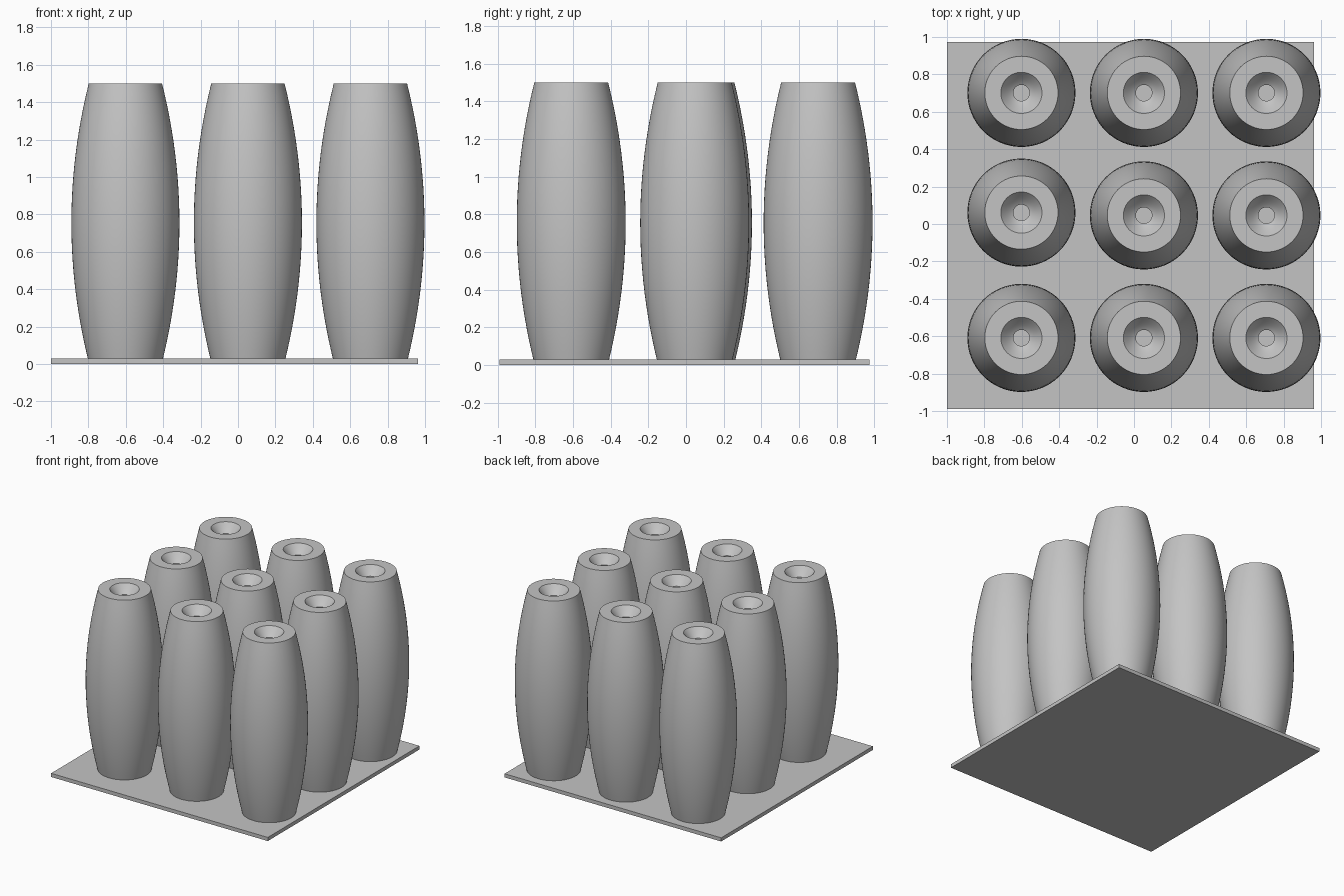
import bpy
import bmesh
import math

cube = bpy.data.objects.get("Cube")
if cube:
    bpy.data.objects.remove(cube, do_unlink=True)

SEGMENTS = 64
HEIGHT, FOOT = 1.5, 0.01
END_RADIUS, BULGE = 0.196, 0.093
RIM_RADIUS, HOLE_RADIUS, FUNNEL_DEPTH = 0.11, 0.043, 0.065

grey = bpy.data.materials.new("plain grey")
grey.use_nodes = True
colour = (0.55, 0.55, 0.55, 1)
grey.diffuse_color = colour
grey.node_tree.nodes["Principled BSDF"].inputs["Base Color"].default_value = colour


def finish(bm, name):
    bmesh.ops.recalc_face_normals(bm, faces=bm.faces)
    mesh = bpy.data.meshes.new(name)
    bm.to_mesh(mesh)
    bm.free()
    mesh.materials.append(grey)
    obj = bpy.data.objects.new(name, mesh)
    bpy.context.collection.objects.link(obj)
    return obj


def barrel_profile():
    # Bulging outer wall
    pts = []
    for i in range(25):
        t = i / 24
        r = END_RADIUS + BULGE * (1 - (2 * t - 1) ** 2)
        pts.append((r, FOOT + t * (HEIGHT - FOOT)))
    # Flat rim, funnel mouth and narrow bore down to the plate
    for i in range(9):
        t = i / 8
        r = RIM_RADIUS + (HOLE_RADIUS - RIM_RADIUS) * t
        pts.append((r, HEIGHT - FUNNEL_DEPTH * math.sin(t * math.pi / 3) / math.sin(math.pi / 3)))
    pts.append((HOLE_RADIUS, FOOT))
    return pts


# Turned barrel, spun around its own axis
bm = bmesh.new()
verts = [bm.verts.new((r, 0, z)) for r, z in barrel_profile()]
edges = [bm.edges.new(pair) for pair in zip(verts, verts[1:] + verts[:1])]
bmesh.ops.spin(bm, geom=verts + edges, cent=(0, 0, 0), axis=(0, 0, 1),
               angle=2 * math.pi, steps=SEGMENTS, use_merge=True)
bmesh.ops.remove_doubles(bm, verts=bm.verts, dist=0.0001)
barrel = finish(bm, "barrel")
bpy.context.view_layer.objects.active = barrel
barrel.select_set(True)
bpy.ops.object.shade_smooth_by_angle(angle=math.radians(30))

# Three by three grid of barrels
columns = {"right": -0.602, "middle": 0.053, "left": 0.708}
rows = {"front": -0.609, "centre": 0.046, "back": 0.701}
for side, x in columns.items():
    for row, y in rows.items():
        obj = barrel.copy()
        obj.name = f"{row}_{side}_barrel"
        bpy.context.collection.objects.link(obj)
        shift = 0.015 if (side, row) == ("right", "centre") else 0
        obj.location = (x, y + shift, 0)
bpy.data.objects.remove(barrel, do_unlink=True)

# Square base plate
bm = bmesh.new()
bmesh.ops.create_cube(bm, size=1)
bmesh.ops.scale(bm, vec=(1.963, 1.963, 0.03), verts=bm.verts)
plate = finish(bm, "base_plate")
plate.location = (-0.0185, -0.0085, 0.015)
